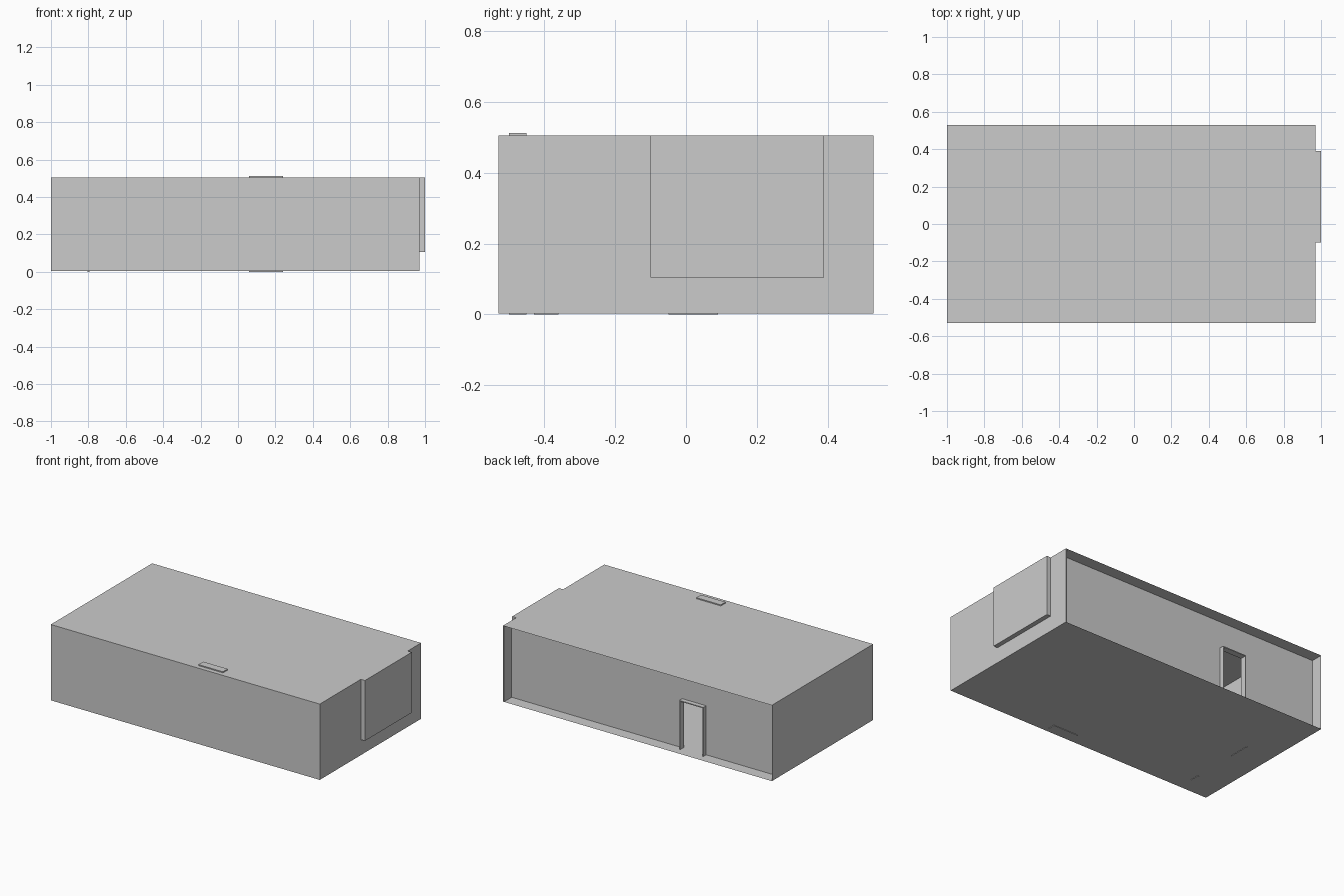
import bpy, bmesh

if "Cube" in bpy.data.objects:
    bpy.data.objects.remove(bpy.data.objects["Cube"])

X0, X1, Y0, Y1 = -1.0, 0.97, -0.53, 0.53   # shell footprint
Z0, Z1 = 0.003, 0.505                      # floor and roof level
BY0, BY1, BZ = -0.10, 0.39, 0.105          # bay extents
WALL_Y = 0.45                              # recessed back wall
DX0, DX1, DZ = -0.46, -0.29, 0.325         # doorway


def mesh_object(name, quads):
    bm = bmesh.new()
    for q in quads:
        bm.faces.new([bm.verts.new(p) for p in q])
    bmesh.ops.remove_doubles(bm, verts=bm.verts, dist=1e-5)
    me = bpy.data.meshes.new(name)
    bm.to_mesh(me)
    bm.free()
    ob = bpy.data.objects.new(name, me)
    bpy.context.collection.objects.link(ob)
    return ob


def rect(axis, c, a0, a1, b0, b1):
    """Rectangle at coordinate c on an axis; a and b span the other two axes."""
    pts = [(a0, b0), (a1, b0), (a1, b1), (a0, b1)]
    return [p[:axis] + (c,) + p[axis:] for p in pts]


def box(name, x0, x1, y0, y1, z0, z1):
    return mesh_object(name, [rect(0, x0, y0, y1, z0, z1)[::-1], rect(0, x1, y0, y1, z0, z1),
                              rect(1, y0, x0, x1, z0, z1), rect(1, y1, x0, x1, z0, z1)[::-1],
                              rect(2, z0, x0, x1, y0, y1)[::-1], rect(2, z1, x0, x1, y0, y1)])


# Thin outer shell, open at the back
mesh_object("floor", [rect(2, Z0, X0, X1, Y0, Y1)[::-1]])
mesh_object("roof", [rect(2, Z1, X0, X1, Y0, Y1)])
mesh_object("front_wall", [rect(1, Y0, X0, X1, Z0, Z1)])
mesh_object("left_wall", [rect(0, X0, Y0, Y1, Z0, Z1)[::-1]])
box("right_wall", X1 - 0.008, X1, Y0, Y1, Z0, Z1)

# Shallow bay on the right end
box("bay", X1 - 0.004, 1.0, BY0, BY1, BZ, Z1)

# Recessed back wall around the doorway
mesh_object("back_wall", [rect(1, WALL_Y, X0, DX0, Z0, Z1)[::-1],
                          rect(1, WALL_Y, DX1, X1, Z0, Z1)[::-1],
                          rect(1, WALL_Y, DX0, DX1, DZ, Z1)[::-1]])

# Thin door casing standing proud of the wall
t = 0.003
for name, x in (("left_door_jamb", DX0), ("right_door_jamb", DX1)):
    box(name, x - t, x + t, WALL_Y - 0.01, WALL_Y + 0.03, Z0, DZ)
box("door_head", DX0 - t, DX1 + t, WALL_Y - 0.01, WALL_Y + 0.03, DZ - t, DZ + t)

# Column passing through roof and floor
box("column", 0.06, 0.24, -0.50, -0.45, 0.0, 0.512)

# Inner partition and its posts
mesh_object("partition", [rect(0, -0.8, Y0 + 0.002, WALL_Y, Z0, Z1)])
for i, (a, b) in enumerate(((-0.43, -0.36), (-0.05, 0.09))):
    box(f"partition_post_{i + 1}", -0.805, -0.795, a, b, 0.0, 0.3)
